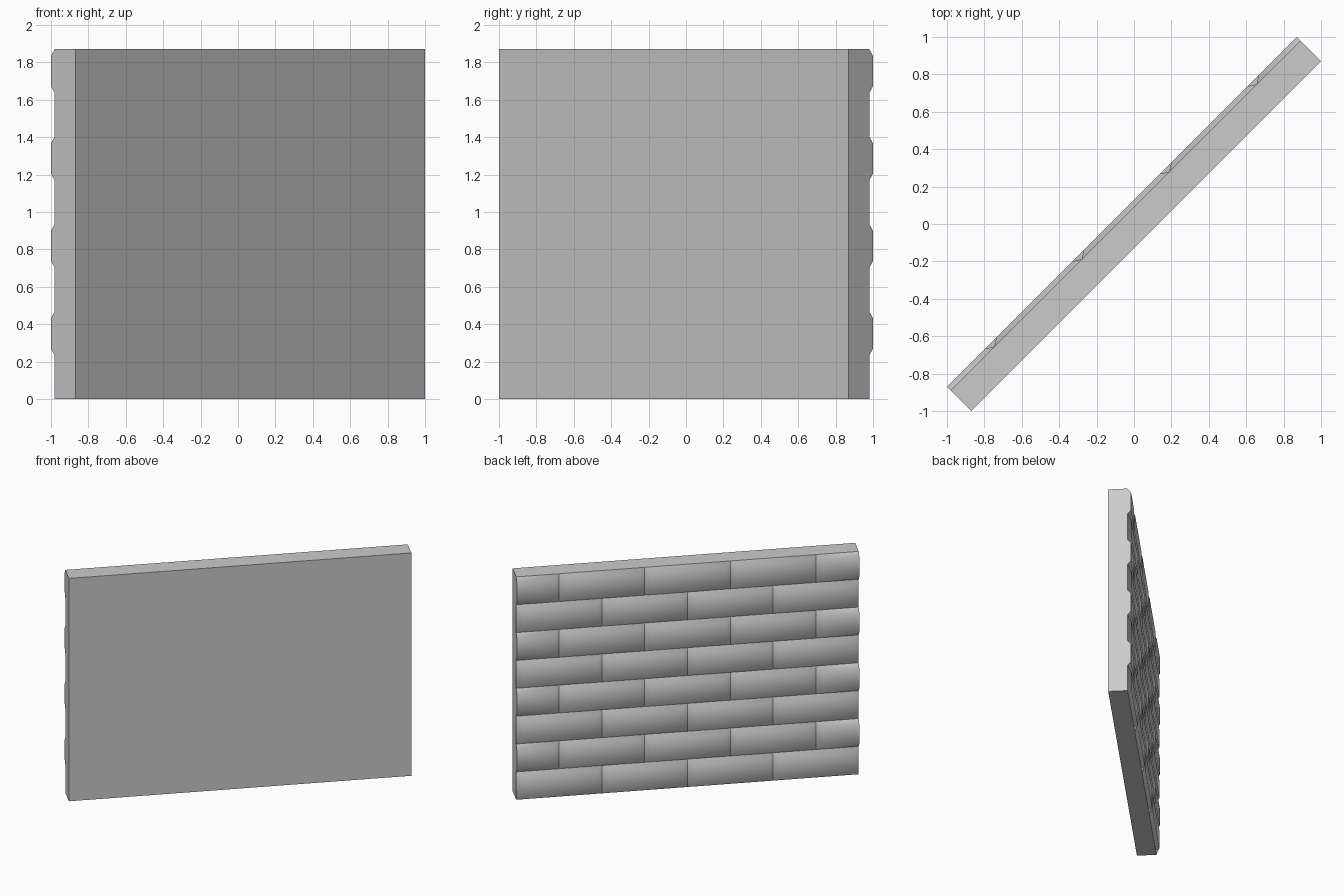
import bpy, bmesh, math

if "Cube" in bpy.data.objects:
    bpy.data.objects.remove(bpy.data.objects["Cube"])

S = math.sqrt(2)
LENGTH, HEIGHT = 1.87 * S, 1.87
BACK, FACE = -0.065 * S, 0.065 * S      # wall thickness range
JOINT = FACE - 0.028                    # depth of the mortar joints
ROWS, COLS = 8, 4
BEVEL_X, BEVEL_Z = 0.043, 0.036
ROW_H, BRICK_L = HEIGHT / ROWS, LENGTH / COLS


def make_object(name, bm):
    bmesh.ops.recalc_face_normals(bm, faces=bm.faces) if name == "wall_slab" else None
    mesh = bpy.data.meshes.new(name)
    bm.to_mesh(mesh)
    bm.free()
    obj = bpy.data.objects.new(name, mesh)
    bpy.context.collection.objects.link(obj)
    obj.rotation_euler.z = math.radians(45)   # wall runs along the diagonal
    return obj


def add_brick(bm, x0, x1, z0, left_bevel, right_bevel):
    """Bevelled brick face standing out from the slab; cut ends stay flat."""
    z1 = z0 + ROW_H
    a, b = x0 + left_bevel, x1 - right_bevel
    outer = [bm.verts.new((x, JOINT, z)) for x, z in
             ((x0, z0), (x0, z1), (x1, z1), (x1, z0))]
    inner = [bm.verts.new((x, FACE, z)) for x, z in
             ((a, z0 + BEVEL_Z), (a, z1 - BEVEL_Z), (b, z1 - BEVEL_Z), (b, z0 + BEVEL_Z))]
    bm.faces.new(inner)
    for i in range(4):
        j = (i + 1) % 4
        bm.faces.new((outer[i], outer[j], inner[j], inner[i]))


# Flat slab behind the bricks (its brick side is left open, bricks cover it)
bm = bmesh.new()
bmesh.ops.create_cube(bm, size=1)
for v in bm.verts:
    v.co.x *= LENGTH
    v.co.y = JOINT if v.co.y > 0 else BACK
    v.co.z = (v.co.z + 0.5) * HEIGHT
bm.normal_update()
bmesh.ops.delete(bm, geom=[f for f in bm.faces if f.normal.y > 0.9], context='FACES_ONLY')
make_object("wall_slab", bm)

# Running-bond bricks: odd rows are shifted by half a brick
bm = bmesh.new()
half = LENGTH / 2
for row in range(ROWS):
    shift = BRICK_L / 2 if row % 2 else 0
    for col in range(COLS + row % 2):
        x0 = -half + col * BRICK_L - shift
        x1 = x0 + BRICK_L
        cut_l, cut_r = x0 < -half - 0.01, x1 > half + 0.01
        add_brick(bm, max(x0, -half), min(x1, half), row * ROW_H,
                  0 if cut_l else BEVEL_X, 0 if cut_r else BEVEL_X)
bricks = make_object("bricks", bm)

# Soft shading over the bevels, crisp joints
bpy.context.view_layer.objects.active = bricks
bricks.select_set(True)
bpy.ops.object.shade_smooth_by_angle(angle=math.radians(50))
